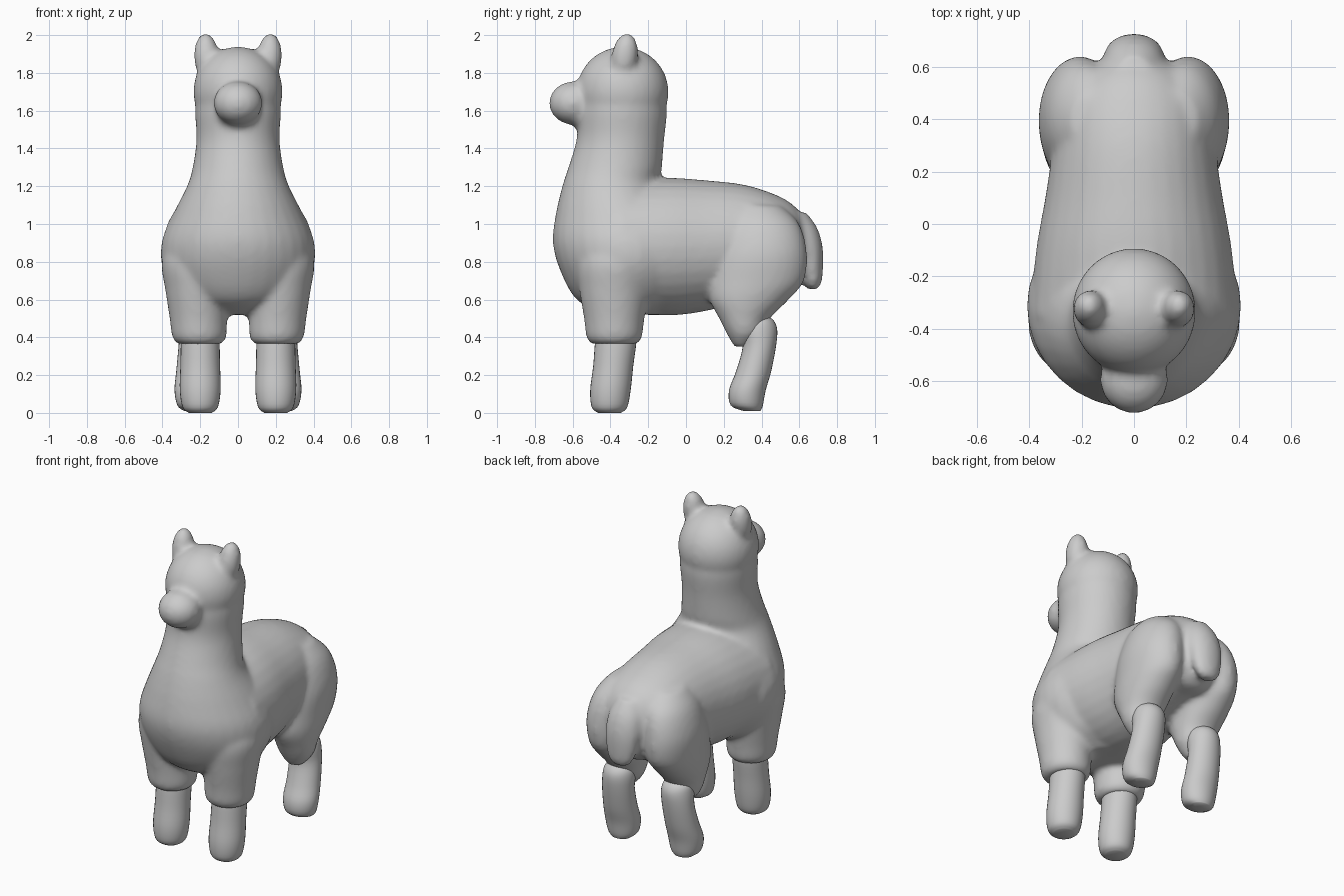
import bpy, bmesh, math
from mathutils import Vector, Matrix

SIDES = 32
STEPS = 4


def smooth_rows(rows):
    """Catmull-Rom interpolation of ring parameters."""
    rows = [Vector(r) for r in rows]
    out = []
    for i in range(len(rows) - 1):
        p1, p2 = rows[i], rows[i + 1]
        p0 = rows[max(i - 1, 0)]
        p3 = rows[min(i + 2, len(rows) - 1)]
        for k in range(STEPS):
            t = k / STEPS
            out.append(0.5 * (2 * p1 + (p2 - p0) * t
                              + (2 * p0 - 5 * p1 + 4 * p2 - p3) * t * t
                              + (3 * p1 - p0 - 3 * p2 + p3) * t ** 3))
    return out + [rows[-1]]


def loft(bm, rows, axis='Z', side=1):
    """Closed tube through elliptical rings: (position, centre a, centre b, radius a, radius b)."""
    rings = []
    for pos, ca, cb, ra, rb in smooth_rows(rows):
        ring = []
        for k in range(SIDES):
            a = 2 * math.pi * k / SIDES
            u, v = ca + ra * math.cos(a), cb + rb * math.sin(a)
            co = (u * side, v, pos) if axis == 'Z' else (u * side, pos, v)
            ring.append(bm.verts.new(co))
        rings.append(ring)
    faces = [bm.faces.new(rings[0]), bm.faces.new(rings[-1][::-1])]
    for r, s in zip(rings, rings[1:]):
        for k in range(SIDES):
            j = (k + 1) % SIDES
            faces.append(bm.faces.new((r[k], s[k], s[j], r[j])))
    bmesh.ops.recalc_face_normals(bm, faces=faces)


def ball(bm, centre, radii, tilt=(0, 0)):
    m = (Matrix.Translation(centre) @ Matrix.Rotation(tilt[0], 4, 'X')
         @ Matrix.Rotation(tilt[1], 4, 'Y') @ Matrix.Diagonal((*radii, 1)))
    bmesh.ops.create_uvsphere(bm, u_segments=32, v_segments=20, radius=1, matrix=m)


def finish(bm, name):
    me = bpy.data.meshes.new(name)
    bm.to_mesh(me)
    bm.free()
    me.polygons.foreach_set("use_smooth", [True] * len(me.polygons))
    ob = bpy.data.objects.new(name, me)
    bpy.context.collection.objects.link(ob)
    return ob


body = bmesh.new()

# chest and neck column
loft(body, [(0.52, 0, -0.28, 0.14, 0.16), (0.60, 0, -0.30, 0.30, 0.28),
            (0.75, 0, -0.31, 0.395, 0.355), (0.90, 0, -0.32, 0.405, 0.385),
            (1.05, 0, -0.35, 0.345, 0.34), (1.20, 0, -0.395, 0.27, 0.26),
            (1.30, 0, -0.375, 0.24, 0.248), (1.45, 0, -0.347, 0.22, 0.232),
            (1.60, 0, -0.338, 0.228, 0.238), (1.70, 0, -0.335, 0.22, 0.22)])

# barrel of the body, front to back
loft(body, [(-0.35, 0, 0.88, 0.40, 0.35), (-0.10, 0, 0.88, 0.375, 0.365),
            (0.10, 0, 0.885, 0.34, 0.347), (0.30, 0, 0.90, 0.31, 0.31),
            (0.45, 0, 0.90, 0.29, 0.265), (0.55, 0, 0.88, 0.24, 0.235),
            (0.61, 0, 0.87, 0.16, 0.18), (0.63, 0, 0.86, 0.08, 0.1)], 'Y')

# head, muzzle and chin
ball(body, (0, -0.335, 1.70), (0.237, 0.243, 0.238))
ball(body, (0, -0.595, 1.64), (0.13, 0.13, 0.115))
ball(body, (0, -0.53, 1.585), (0.115, 0.10, 0.09))

# tail
loft(body, [(0.655, 0, 0.67, 0.04, 0.03), (0.70, 0, 0.67, 0.085, 0.05),
            (0.85, 0, 0.642, 0.115, 0.085), (0.97, 0, 0.60, 0.11, 0.10),
            (1.06, 0, 0.54, 0.08, 0.10)])

for s in (1, -1):
    # ears
    ball(body, (0.167 * s, -0.325, 1.885), (0.066, 0.07, 0.128), (-0.15, 0.05 * s))
    # woolly front sleeves
    loft(body, [(0.365, 0.203, -0.38, 0.115, 0.12), (0.40, 0.205, -0.38, 0.143, 0.147),
                (0.50, 0.21, -0.38, 0.152, 0.16), (0.65, 0.22, -0.38, 0.165, 0.185),
                (0.80, 0.225, -0.37, 0.18, 0.21), (0.95, 0.20, -0.36, 0.16, 0.18)], side=s)
    # thighs
    loft(body, [(0.35, 0.205, 0.295, 0.05, 0.04), (0.42, 0.205, 0.31, 0.105, 0.095),
                (0.50, 0.205, 0.31, 0.125, 0.135), (0.60, 0.207, 0.335, 0.143, 0.21),
                (0.70, 0.207, 0.375, 0.152, 0.25), (0.85, 0.205, 0.40, 0.158, 0.24),
                (1.00, 0.18, 0.40, 0.14, 0.20), (1.10, 0.15, 0.38, 0.09, 0.12)], side=s)

# fuse the woolly parts into one soft skin
wool = finish(body, "woolly_body")
rm = wool.modifiers.new("fuse", 'REMESH')
rm.mode = 'VOXEL'
rm.voxel_size = 0.016
rm.use_smooth_shade = True
sm = wool.modifiers.new("soften", 'SMOOTH')
sm.factor = 0.5
sm.iterations = 10

# bare lower legs
FRONT = [(0.0, 0.2, -0.405, 0.06, 0.06), (0.03, 0.2, -0.405, 0.093, 0.094),
         (0.12, 0.2, -0.40, 0.108, 0.107), (0.25, 0.2, -0.385, 0.105, 0.106),
         (0.40, 0.2, -0.37, 0.10, 0.108), (0.46, 0.2, -0.37, 0.08, 0.08)]
REAR = [(0.01, 0.225, 0.35, 0.06, 0.045), (0.04, 0.226, 0.322, 0.095, 0.085),
        (0.12, 0.226, 0.325, 0.11, 0.097), (0.22, 0.222, 0.358, 0.105, 0.093),
        (0.35, 0.215, 0.388, 0.10, 0.088), (0.44, 0.21, 0.385, 0.098, 0.098),
        (0.49, 0.21, 0.388, 0.08, 0.075), (0.52, 0.21, 0.39, 0.03, 0.03)]
for label, s in (("left", 1), ("right", -1)):
    for part, rows in (("front_leg", FRONT), ("rear_leg", REAR)):
        bm = bmesh.new()
        loft(bm, rows, side=s)
        finish(bm, f"{part}_{label}")
